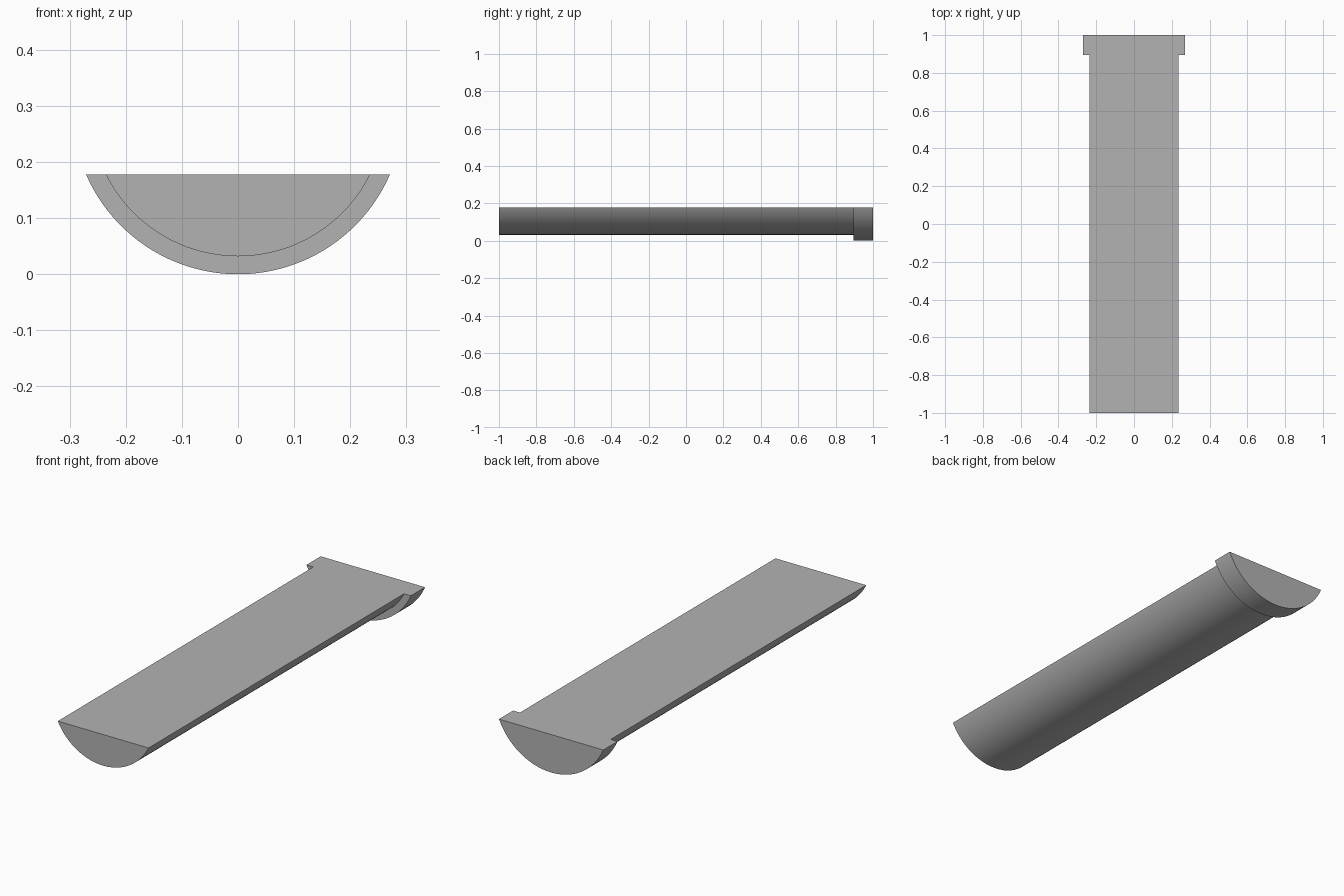
import bpy
import bmesh
from math import asin, acos, cos, sin, pi, radians

cube = bpy.data.objects.get("Cube")
if cube:
    bpy.data.objects.remove(cube, do_unlink=True)

AXIS_Z = 0.295      # height of the shared arc centre
TOP_Z = 0.178       # flat top
SEGMENTS = 64

grey = bpy.data.materials.new("plain grey")
grey.use_nodes = True
colour = (0.45, 0.45, 0.45, 1)
grey.diffuse_color = colour
grey.node_tree.nodes["Principled BSDF"].inputs["Base Color"].default_value = colour

bm = bmesh.new()


def arc(radius, y):
    """Row of vertices along the rounded underside, from -x to +x."""
    half = acos((AXIS_Z - TOP_Z) / radius)
    angles = [half * (2 * i / SEGMENTS - 1) for i in range(SEGMENTS + 1)]
    return [bm.verts.new((radius * sin(a), y, AXIS_Z - radius * cos(a))) for a in angles]


# Long body, step and end collar, as one solid
rows = [arc(r, y) for r, y in ((0.263, -1), (0.263, 0.895), (0.295, 0.895), (0.295, 1))]
for a, b in zip(rows, rows[1:]):
    for i in range(SEGMENTS):
        bm.faces.new((a[i], a[i + 1], b[i + 1], b[i]))

# End caps and the flat top
bm.faces.new(rows[0])
bm.faces.new(rows[-1])
bm.faces.new([r[0] for r in rows] + [r[-1] for r in reversed(rows)])
bmesh.ops.recalc_face_normals(bm, faces=bm.faces)

mesh = bpy.data.meshes.new("half_round_bar")
bm.to_mesh(mesh)
bm.free()
mesh.materials.append(grey)
bar = bpy.data.objects.new("half_round_bar_with_collar", mesh)
bpy.context.collection.objects.link(bar)

# Smooth arc, crisp edges
bpy.ops.object.select_all(action='DESELECT')
bar.select_set(True)
bpy.context.view_layer.objects.active = bar
bpy.ops.object.shade_smooth_by_angle(angle=radians(30))
